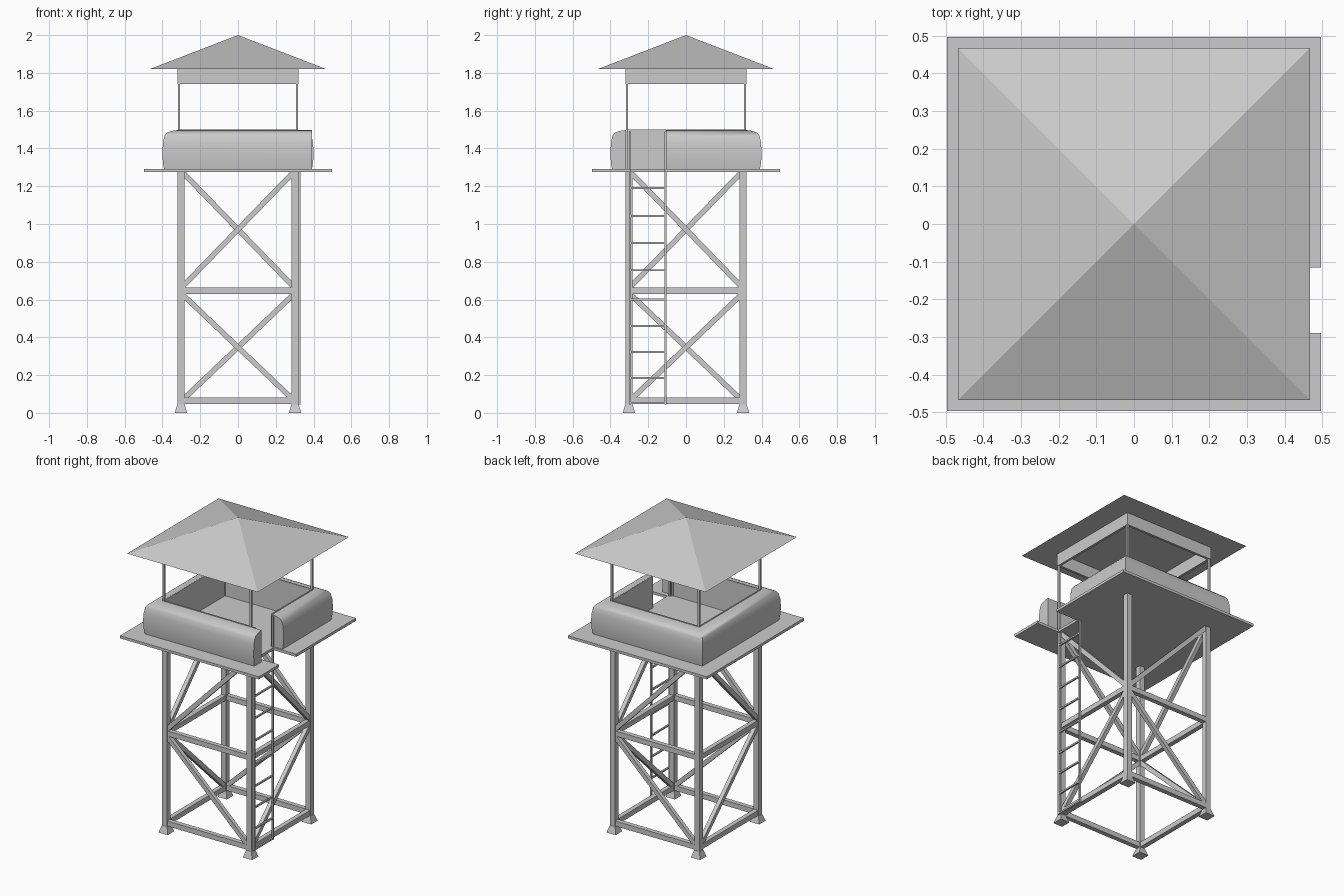
import bpy, bmesh, math
from mathutils import Vector, Matrix

if "Cube" in bpy.data.objects:
    bpy.data.objects.remove(bpy.data.objects["Cube"])

mat = bpy.data.materials.new("plain grey")
mat.diffuse_color = (0.6, 0.6, 0.6, 1)
mat.use_nodes = True
mat.node_tree.nodes["Principled BSDF"].inputs["Base Color"].default_value = mat.diffuse_color


def finish(name, bm):
    bmesh.ops.recalc_face_normals(bm, faces=bm.faces)
    me = bpy.data.meshes.new(name)
    bm.to_mesh(me)
    bm.free()
    me.materials.append(mat)
    ob = bpy.data.objects.new(name, me)
    bpy.context.collection.objects.link(ob)
    return ob


def add_box(bm, lo, hi):
    c = [(a + b) / 2 for a, b in zip(lo, hi)]
    s = [b - a for a, b in zip(lo, hi)]
    bmesh.ops.create_cube(bm, size=1, matrix=Matrix.Translation(c) @ Matrix.Diagonal((*s, 1)))


def add_beam(bm, p, q, out, w, d):
    # rectangular bar from p to q, d thick along the face normal "out"
    p, q, out = Vector(p), Vector(q), Vector(out)
    ax = (q - p).normalized()
    side = out.cross(ax)
    rot = Matrix((side, out, ax)).transposed().to_4x4()
    m = Matrix.Translation((p + q) / 2) @ rot @ Matrix.Diagonal((w, d, (q - p).length, 1))
    bmesh.ops.create_cube(bm, size=1, matrix=m)


def prism(bm, outline, z0, z1):
    f = bm.faces.new([bm.verts.new((x, y, z0)) for x, y in outline])
    g = bmesh.ops.extrude_face_region(bm, geom=[f])["geom"]
    bmesh.ops.translate(bm, verts=[v for v in g if isinstance(v, bmesh.types.BMVert)],
                        vec=(0, 0, z1 - z0))


L = 0.302
corners = [(-L, -L), (L, -L), (L, L), (-L, L)]

# legs and tapered feet
legs, feet = bmesh.new(), bmesh.new()
for x, y in corners:
    add_box(legs, (x - .0175, y - .0175, .04), (x + .0175, y + .0175, 1.278))
    bmesh.ops.create_cone(feet, cap_ends=True, segments=4, radius1=.033 * math.sqrt(2),
                          radius2=.019 * math.sqrt(2), depth=.045,
                          matrix=Matrix.Translation((x, y, .0225)) @ Matrix.Rotation(math.pi / 4, 4, 'Z'))
finish("legs", legs)
finish("feet", feet)

# horizontal beams, and two diagonals per side meeting at one leg
beams, diags = bmesh.new(), bmesh.new()
for i in range(4):
    a, b = Vector(corners[i]), Vector(corners[(i + 1) % 4])
    n = ((a + b) / 2).normalized().to_3d()
    for z in (.064, .647):
        add_beam(beams, (*a, z), (*b, z), n, .033, .03)
    hub, far = (a, b) if i in (0, 2) else (b, a)
    u = (far - hub).normalized() * .01
    add_beam(diags, (*(hub + u), .67), (*(far - u), 1.272), n, .028, .026)
    add_beam(diags, (*(hub + u), .625), (*(far - u), .07), n, .028, .026)
finish("horizontal_beams", beams)
finish("diagonal_braces", diags)

# platform with ladder notch
P, N0, N1, NX = .497, -.29, -.115, .335
bm = bmesh.new()
prism(bm, [(-P, -P), (P, -P), (P, N0), (NX, N0), (NX, N1), (P, N1), (P, P), (-P, P)], 1.275, 1.292)
finish("platform", bm)

# ladder on the right side
bm = bmesh.new()
for y in (-.297, -.108):
    add_box(bm, (.318, y - .005, .045), (.331, y + .005, 1.49))
for z in (.052, .185, .323, .46, .6, .755, .9, 1.043, 1.19):
    add_box(bm, (.32, -.297, z - .005), (.33, -.108, z + .005))
finish("ladder", bm)

# thin parapet panels, leaving the ladder gap open
W, T = .318, .008
bm = bmesh.new()
add_box(bm, (-W, -W, 1.29), (W, -W + T, 1.5))
add_box(bm, (-W, W - T, 1.29), (W, W, 1.5))
add_box(bm, (-W, -W + T, 1.29), (-W + T, W - T, 1.5))
add_box(bm, (W - T, -.103, 1.29), (W, W - T, 1.5))
finish("parapet_panels", bm)

# bulging padded cover swept round the parapet
profile = [(.318, 1.291), (.392, 1.291), (.398, 1.33), (.4, 1.38), (.397, 1.43), (.39, 1.465),
           (.378, 1.482), (.36, 1.49), (.34, 1.495), (.318, 1.497)]
bm = bmesh.new()
rings = []
for path in (lambda d: (d, -.105), lambda d: (d, d), lambda d: (-d, d),
             lambda d: (-d, -d), lambda d: (.392, -d)):
    rings.append([bm.verts.new((*path(d), z)) for d, z in profile])
for r, s in zip(rings, rings[1:]):
    for k in range(len(profile)):
        m = (k + 1) % len(profile)
        bm.faces.new((r[k], r[m], s[m], s[k]))
bm.faces.new(rings[0])
bm.faces.new(rings[-1])
cover = finish("padded_cover", bm)
bpy.context.view_layer.objects.active = cover
cover.select_set(True)
bpy.ops.object.shade_smooth_by_angle(angle=math.radians(35))

# roof posts
bm = bmesh.new()
for sx in (-1, 1):
    for sy in (-1, 1):
        x, y = sx * .312, sy * .312
        add_box(bm, (x - .006, y - .006, 1.29), (x + .006, y + .006, 1.82))
finish("roof_posts", bm)

# fascia boards under the roof
F, T = .32, .015
bm = bmesh.new()
for s in (-1, 1):
    a, b = sorted((s * F, s * (F - T)))
    add_box(bm, (-F, a, 1.74), (F, b, 1.822))
    add_box(bm, (a, -F + T, 1.74), (b, F - T, 1.822))
finish("roof_fascia", bm)

# pyramid roof
bm = bmesh.new()
bmesh.ops.create_cone(bm, cap_ends=True, segments=4, radius1=.467 * math.sqrt(2), radius2=0, depth=.18,
                      matrix=Matrix.Translation((0, 0, 1.91)) @ Matrix.Rotation(math.pi / 4, 4, 'Z'))
bmesh.ops.remove_doubles(bm, verts=bm.verts, dist=1e-5)
finish("roof", bm)
